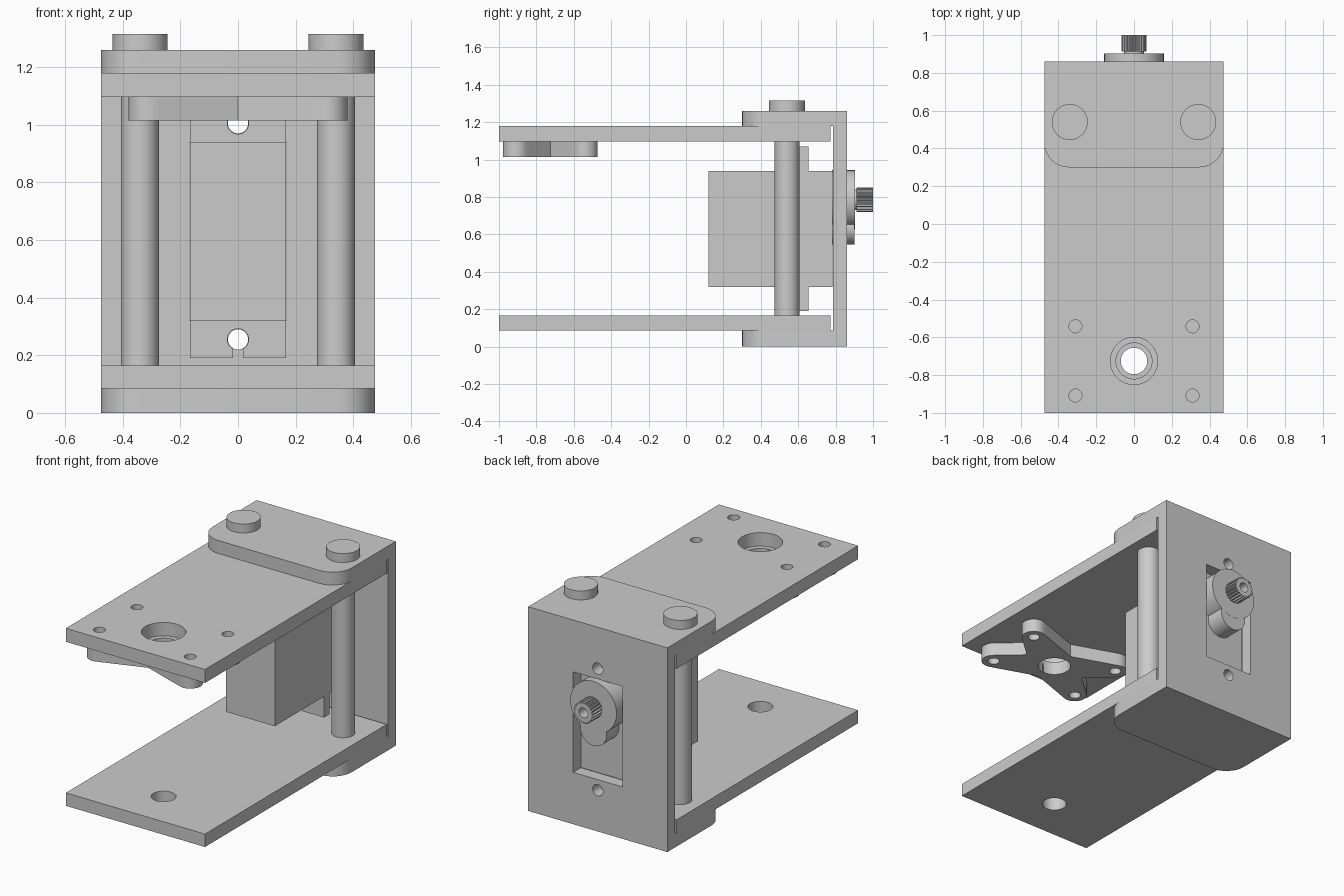
import bpy, bmesh
from math import sin, cos, pi, radians, sqrt
from mathutils import Matrix, Vector

if "Cube" in bpy.data.objects:
    bpy.data.objects.remove(bpy.data.objects["Cube"])

grey = bpy.data.materials.new("light_grey")
grey.use_nodes = True
colour = (0.6, 0.6, 0.6, 1)
grey.diffuse_color = colour
grey.node_tree.nodes["Principled BSDF"].inputs["Base Color"].default_value = colour


def make(name, bm):
    mesh = bpy.data.meshes.new(name)
    bmesh.ops.recalc_face_normals(bm, faces=bm.faces)
    bm.to_mesh(mesh)
    bm.free()
    ob = bpy.data.objects.new(name, mesh)
    bpy.context.collection.objects.link(ob)
    mesh.materials.append(grey)
    return ob


def box(name, x, y, z):
    """Box from (min, max) ranges."""
    bm = bmesh.new()
    size = [b - a for a, b in (x, y, z)]
    mid = [(a + b) / 2 for a, b in (x, y, z)]
    bmesh.ops.create_cube(bm, size=1, matrix=Matrix.Translation(mid) @ Matrix.Diagonal((*size, 1)))
    return make(name, bm)


def prism(name, points, z0, z1):
    """Extrude an outline in the xy plane from z0 to z1."""
    bm = bmesh.new()
    face = bm.faces.new([bm.verts.new((px, py, z0)) for px, py in points])
    top = bmesh.ops.extrude_face_region(bm, geom=[face])["geom"]
    bmesh.ops.translate(bm, vec=(0, 0, z1 - z0), verts=[v for v in top if isinstance(v, bmesh.types.BMVert)])
    return make(name, bm)


def circle(r, cx=0, cy=0, n=48):
    return [(cx + r * cos(2 * pi * i / n), cy + r * sin(2 * pi * i / n)) for i in range(n)]


def rod_z(name, x, y, r, z0, z1):
    return prism(name, circle(r, x, y), z0, z1)


def along_y(name, points, z, y0, y1):
    """Extrude an outline along y, centred at height z."""
    ob = prism(name, points, -y1, -y0)
    ob.data.transform(Matrix.Translation((0, 0, z)) @ Matrix.Rotation(radians(90), 4, "X"))
    return ob


def combine(ob, tools, operation="DIFFERENCE"):
    """Apply booleans and discard the tool objects."""
    bpy.ops.object.select_all(action="DESELECT")
    bpy.context.view_layer.objects.active = ob
    ob.select_set(True)
    for tool in tools:
        mod = ob.modifiers.new("cut", "BOOLEAN")
        mod.operation, mod.solver, mod.object = operation, "EXACT", tool
        bpy.ops.object.modifier_apply(modifier=mod.name)
        bpy.data.objects.remove(tool)
    return ob


W = 0.475                  # half width of the frame
HEIGHT = 1.26
ROD_X, ROD_Y = 0.34, 0.54
HUB_Y = -0.725             # horn centre
ARM_X, ARM_Y = 0.31, 0.183  # horn screw offsets
SHAFT_Z = 0.785
EAR_HOLES = (0.255, 1.005)

# C-shaped bracket: back wall and two flanges with rounded front corners
R = 0.13
steps = [i * pi / 16 for i in range(9)]
outline = [(W, 0.86), (-W, 0.86)]
outline += [(-W + R - R * cos(a), 0.30 + R - R * sin(a)) for a in steps]
outline += [(W - R + R * sin(a), 0.30 + R - R * cos(a)) for a in steps]
bracket = prism("bracket", outline, 0, HEIGHT)
combine(bracket, [
    box("gap", (-1, 1), (0, 0.785), (0.085, 1.18)),
    box("window", (-0.168, 0.168), (0.7, 1), (0.32, 0.94)),
    *[along_y("screw_hole", circle(0.035), z, 0.7, 1) for z in EAR_HOLES],
    *[rod_z("rod_hole", s * ROD_X, ROD_Y, 0.066, -0.1, 1.4) for s in (-1, 1)]])

# Long arms
lower_arm = box("lower_arm", (-W, W), (-1, 0.772), (0.085, 0.165))
upper_arm = box("upper_arm", (-W, W), (-1, 0.772), (1.097, 1.18))
combine(lower_arm, [rod_z("pivot_hole", 0, HUB_Y, 0.07, 0, 0.3)])


def horn_screws():
    return [rod_z("hole", sx * ARM_X, HUB_Y + sy * ARM_Y, 0.034, 0.9, 1.3)
            for sx in (-1, 1) for sy in (-1, 1)]


combine(upper_arm, [rod_z("hub_hole", 0, HUB_Y, 0.125, 1, 1.3), *horn_screws()])

# Four-armed horn: each arm tapers from the hub to a rounded tip


def horn_radius(angle):
    d, best = Vector((cos(angle), sin(angle))), 0.14
    tip = Vector((ARM_X, ARM_Y))
    for i in range(101):
        t = i / 100
        c, r = tip * t, 0.14 + (0.07 - 0.14) * t
        along = c.dot(d)
        disc = along ** 2 - c.length_squared + r * r
        if disc >= 0:
            best = max(best, along + sqrt(disc))
    return best


horn_points = []
for i in range(240):
    a = 2 * pi * i / 240
    r = max(horn_radius(a), horn_radius(pi - a), horn_radius(pi + a), horn_radius(-a))
    horn_points.append((r * cos(a), HUB_Y + r * sin(a)))
horn = prism("horn", horn_points, 1.015, 1.097)
combine(horn, [rod_z("hub_hole", 0, HUB_Y, 0.095, 0.9, 1.3), *horn_screws()])

# Bolts: shank flush with the base, head on top
for side, s in (("left", 1), ("right", -1)):
    rod_z(side + "_bolt_shank", s * ROD_X, ROD_Y, 0.066, 0, HEIGHT)
    rod_z(side + "_bolt_head", s * ROD_X, ROD_Y, 0.095, HEIGHT, 1.315)

# Motor case and slotted mounting ears
SX = 0.167
box("motor_case", (-SX, SX), (0.12, 0.783), (0.32, 0.94))
for name, z, z0, z1, slot in (("lower_ear", EAR_HOLES[0], 0.19, 0.32, (0.1, 0.24)),
                              ("upper_ear", EAR_HOLES[1], 0.94, 1.07, (1.02, 1.2))):
    ear = box(name, (-SX, SX), (0.6, 0.655), (z0, z1))
    combine(ear, [along_y("ear_hole", circle(0.037), z, 0.5, 0.7),
                  box("ear_slot", (-0.018, 0.018), (0.5, 0.7), slot)])

# Gear housing: large boss with a smaller lobe below
housing = along_y("gear_housing", circle(0.158), SHAFT_Z, 0.78, 0.903)
combine(housing, [along_y("lobe", circle(0.09), 0.635, 0.779, 0.902)], "UNION")

# Splined output shaft
along_y("shaft_collar", circle(0.054), SHAFT_Z, 0.9, 0.915)
teeth = 21
spline = []
for i in range(teeth * 4):
    a, r = 2 * pi * i / (teeth * 4), (0.066 if i % 4 < 2 else 0.057)
    spline.append((r * cos(a), r * sin(a)))
shaft = along_y("splined_shaft", spline, SHAFT_Z, 0.912, 1.0)
combine(shaft, [along_y("shaft_bore", circle(0.03), SHAFT_Z, 0.93, 1.1)])

# Smooth round sides while keeping hard edges
for ob in bpy.context.collection.objects:
    if ob.type == "MESH" and grey.name in ob.data.materials:
        bpy.ops.object.select_all(action="DESELECT")
        ob.select_set(True)
        bpy.context.view_layer.objects.active = ob
        bpy.ops.object.shade_smooth_by_angle(angle=radians(30))
